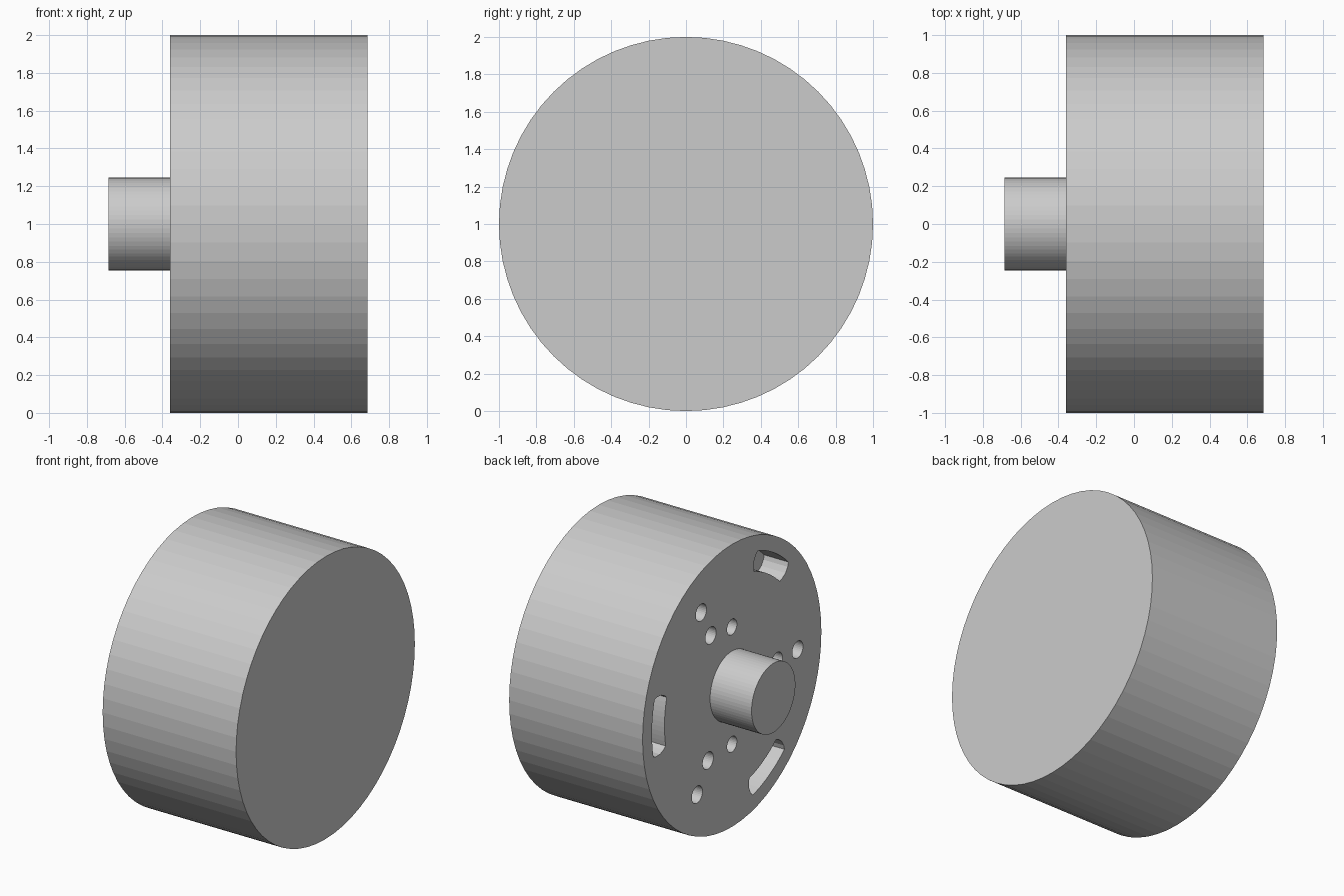
import bpy, bmesh
from math import sin, cos, radians, tau

if "Cube" in bpy.data.objects:
    bpy.data.objects.remove(bpy.data.objects["Cube"])

FACE = -0.36      # mounting face of the body
DEPTH = 0.19      # depth of the recesses


def circle(y, z, r, n):
    return [(y + r * cos(tau * i / n), z + r * sin(tau * i / n)) for i in range(n)]


def polar(r, deg):
    return r * cos(radians(deg)), r * sin(radians(deg))


def arc_slot(mid, half, r_in, r_out, bulge=1.5, n=10):
    """Curved slot with gently rounded ends."""
    steps = [-half + 2 * half * i / n for i in range(n + 1)]
    ends = [(0.2, 0.64), (0.5, 1.0), (0.8, 0.64)]
    pts = [polar(r_out, mid + a) for a in steps]
    pts += [polar(r_out + (r_in - r_out) * t, mid + half + bulge * b) for t, b in ends]
    pts += [polar(r_in, mid + a) for a in reversed(steps)]
    pts += [polar(r_in + (r_out - r_in) * t, mid - half - bulge * b) for t, b in ends]
    return pts


def prism(name, profiles, x0, x1):
    """Extrude closed (y, z) outlines along x into one object."""
    bm = bmesh.new()
    for pts in profiles:
        a = [bm.verts.new((x0, y, z + 1)) for y, z in pts]
        b = [bm.verts.new((x1, y, z + 1)) for y, z in pts]
        bm.faces.new(a)
        bm.faces.new(b[::-1])
        for i in range(len(pts)):
            j = (i + 1) % len(pts)
            bm.faces.new((a[i], b[i], b[j], a[j]))
    bmesh.ops.recalc_face_normals(bm, faces=bm.faces)
    mesh = bpy.data.meshes.new(name)
    bm.to_mesh(mesh)
    bm.free()
    obj = bpy.data.objects.new(name, mesh)
    bpy.context.collection.objects.link(obj)
    return obj


# Main drum and output shaft
body = prism("motor_body", [circle(0, 0, 1.0, 64)], FACE, 0.685)
prism("shaft", [circle(0, 0, 0.245, 64)], -0.685, FACE + 0.001)

# Recesses: three slots, three pairs of holes, two small holes
cuts = []
for k in range(3):
    cuts.append(arc_slot(2 + 120 * k, 13, 0.755, 0.895))
    for r in (0.735, 0.505):
        cuts.append(circle(*polar(r, 62 + 120 * k), 0.06, 32))
for z in (0.415, -0.415):
    cuts.append(circle(0, z, 0.055, 32))
cutter = prism("recess_cutter", cuts, FACE - 0.1, FACE + DEPTH)
cutter.hide_render = True
cutter.hide_set(True)

mod = body.modifiers.new("recesses", 'BOOLEAN')
mod.operation = 'DIFFERENCE'
mod.solver = 'EXACT'
mod.object = cutter
bpy.context.view_layer.objects.active = body
bpy.ops.object.modifier_apply(modifier=mod.name)
bpy.data.objects.remove(cutter)
